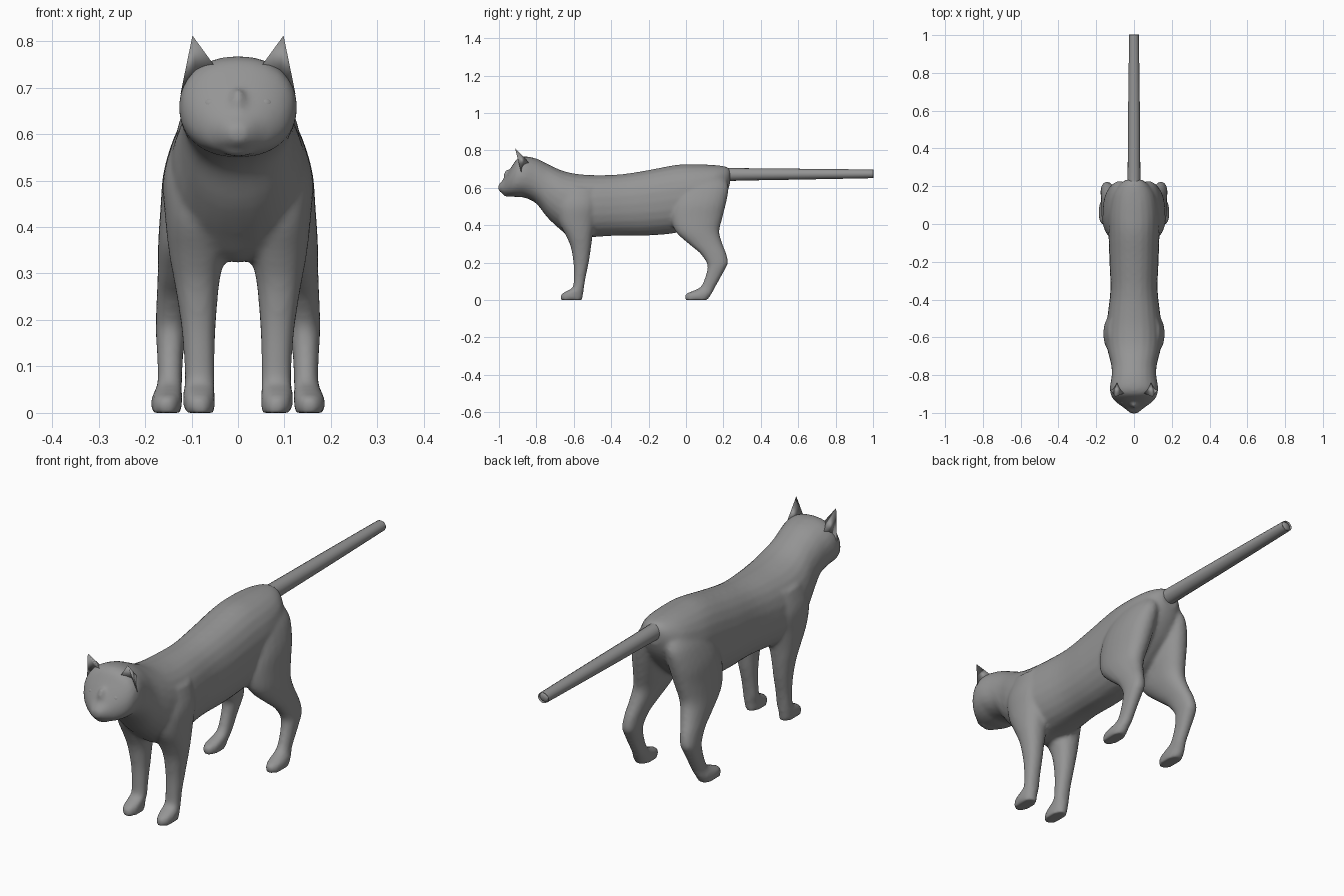
import bpy, bmesh, math
from mathutils import Matrix

if "Cube" in bpy.data.objects:
    bpy.data.objects.remove(bpy.data.objects["Cube"])

fur = bpy.data.materials.new("grey_fur")
fur.diffuse_color = (0.3, 0.3, 0.3, 1)
fur.use_nodes = True
fur.node_tree.nodes["Principled BSDF"].inputs["Base Color"].default_value = fur.diffuse_color


def spline(a, b, c, d, t):
    return 0.5 * (2 * b + (c - a) * t + (2 * a - 5 * b + 4 * c - d) * t * t
                  + (3 * b - a - 3 * c + d) * t ** 3)


def refine(rows, steps=4):
    """Smoothly interpolate section rows."""
    p = [rows[0]] + rows + [rows[-1]]
    out = []
    for i in range(1, len(rows)):
        for s in range(steps):
            out.append([spline(*v, s / steps) for v in zip(*p[i - 1:i + 3])])
    return out + [list(rows[-1])]


def loft(bm, rows, axis, mirror=1, n=24, power=2.2):
    """Rows are (position, x0, x1, v0, v1); v is z along y, or y along z."""
    rings = []
    for t, x0, x1, v0, v1 in refine(rows):
        ring = []
        for k in range(n):
            a = 2 * math.pi * k / n
            c, s = math.cos(a), math.sin(a)
            x = (x0 + x1) / 2 + (x1 - x0) / 2 * math.copysign(abs(c) ** (2 / power), c)
            v = (v0 + v1) / 2 + (v1 - v0) / 2 * math.copysign(abs(s) ** (2 / power), s)
            co = (x * mirror, t, v) if axis == 'y' else (x * mirror, v, max(t, 0))
            ring.append(bm.verts.new(co))
        rings.append(ring)
    faces = [bm.faces.new((r[k], r[(k + 1) % n], q[(k + 1) % n], q[k]))
             for r, q in zip(rings, rings[1:]) for k in range(n)]
    faces += [bm.faces.new(rings[0]), bm.faces.new(rings[-1])]
    bmesh.ops.recalc_face_normals(bm, faces=faces)


def ball(bm, loc, size):
    m = Matrix.Translation(loc) @ Matrix.Diagonal((*size, 1))
    bmesh.ops.create_uvsphere(bm, u_segments=20, v_segments=12, radius=1, matrix=m)


def finish(bm, name):
    me = bpy.data.meshes.new(name)
    bm.to_mesh(me)
    bm.free()
    me.materials.append(fur)
    for p in me.polygons:
        p.use_smooth = True
    ob = bpy.data.objects.new(name, me)
    bpy.context.collection.objects.link(ob)
    return ob


# Torso, neck and head: y, bottom, top, half width
spine = [(.235, .62, .70, .04), (.21, .56, .714, .075), (.15, .48, .722, .115),
         (.05, .40, .726, .135), (-.05, .36, .723, .135), (-.2, .345, .695, .13),
         (-.35, .345, .672, .125), (-.5, .336, .668, .142), (-.6, .325, .677, .15),
         (-.67, .375, .695, .14), (-.74, .44, .728, .122), (-.80, .515, .756, .118),
         (-.86, .546, .768, .127), (-.90, .55, .757, .124), (-.93, .553, .717, .108),
         (-.955, .557, .677, .08), (-.972, .565, .65, .055), (-.99, .575, .63, .034),
         (-1.003, .587, .617, .016)]
bm = bmesh.new()
loft(bm, [(y, -w, w, b, t) for y, b, t, w in spine], 'y')

# Legs: z, inner x, outer x, front y, back y
front_leg = [(0, .05, .116, -.672, -.555), (.03, .05, .118, -.667, -.55),
             (.05, .05, .117, -.635, -.547), (.07, .05, .115, -.605, -.545),
             (.13, .05, .117, -.60, -.535), (.2, .047, .124, -.602, -.52),
             (.28, .04, .137, -.615, -.508), (.34, .028, .148, -.64, -.50),
             (.42, .02, .157, -.68, -.485), (.51, .02, .161, -.69, -.47),
             (.60, .02, .135, -.68, -.47)]
hind_leg = [(0, .122, .187, -.005, .115), (.03, .12, .187, -.004, .135),
            (.05, .12, .178, .04, .147), (.07, .12, .173, .078, .157),
            (.12, .118, .174, .102, .185), (.17, .112, .177, .115, .212),
            (.20, .108, .177, .11, .225), (.25, .098, .175, .075, .215),
            (.30, .08, .173, .015, .195), (.365, .055, .172, -.055, .178),
            (.44, .035, .167, -.08, .195), (.52, .02, .16, -.07, .215),
            (.60, .015, .135, -.04, .228), (.65, .01, .105, 0, .21)]
for side in (-1, 1):
    loft(bm, front_leg, 'z', side)
    loft(bm, hind_leg, 'z', side)
    # Muzzle pad
    ball(bm, (side * .022, -.968, .592), (.028, .02, .02))
# Chin and nose bridge
ball(bm, (0, -.955, .564), (.034, .02, .013))
ball(bm, (0, -.955, .655), (.018, .02, .045))

body = finish(bm, "body")
mod = body.modifiers.new("blend", 'REMESH')
mod.mode = 'VOXEL'
mod.voxel_size = 0.009
mod.use_smooth_shade = True
mod = body.modifiers.new("soften", 'SMOOTH')
mod.factor = 0.5
mod.iterations = 5

# Tail
bm = bmesh.new()
loft(bm, [(.16, -.038, .038, .628, .712), (.24, -.034, .034, .637, .706),
          (.6, -.031, .031, .644, .702), (.97, -.026, .026, .651, .698),
          (.99, -.024, .024, .653, .696), (1, -.016, .016, .66, .69)], 'y', n=16, power=2)
finish(bm, "tail")

for side, label in ((-1, "left"), (1, "right")):
    # Ear: cupped pyramid with its base sunk in the head
    bm = bmesh.new()
    inner, outer, back, cup, tip = [
        bm.verts.new((x * side, y, z)) for x, y, z in
        ((.044, -.893, .738), (.124, -.882, .685), (.088, -.825, .72),
         (.09, -.868, .725), (.098, -.914, .812))]
    for f in ((inner, cup, tip), (cup, outer, tip), (outer, back, tip),
              (back, inner, tip), (inner, back, cup), (back, outer, cup)):
        bm.faces.new(f)
    bmesh.ops.recalc_face_normals(bm, faces=bm.faces[:])
    finish(bm, label + "_ear")
    # Eye
    bm = bmesh.new()
    ball(bm, (side * .056, -.936, .664), (.021, .016, .016))
    finish(bm, label + "_eye")
